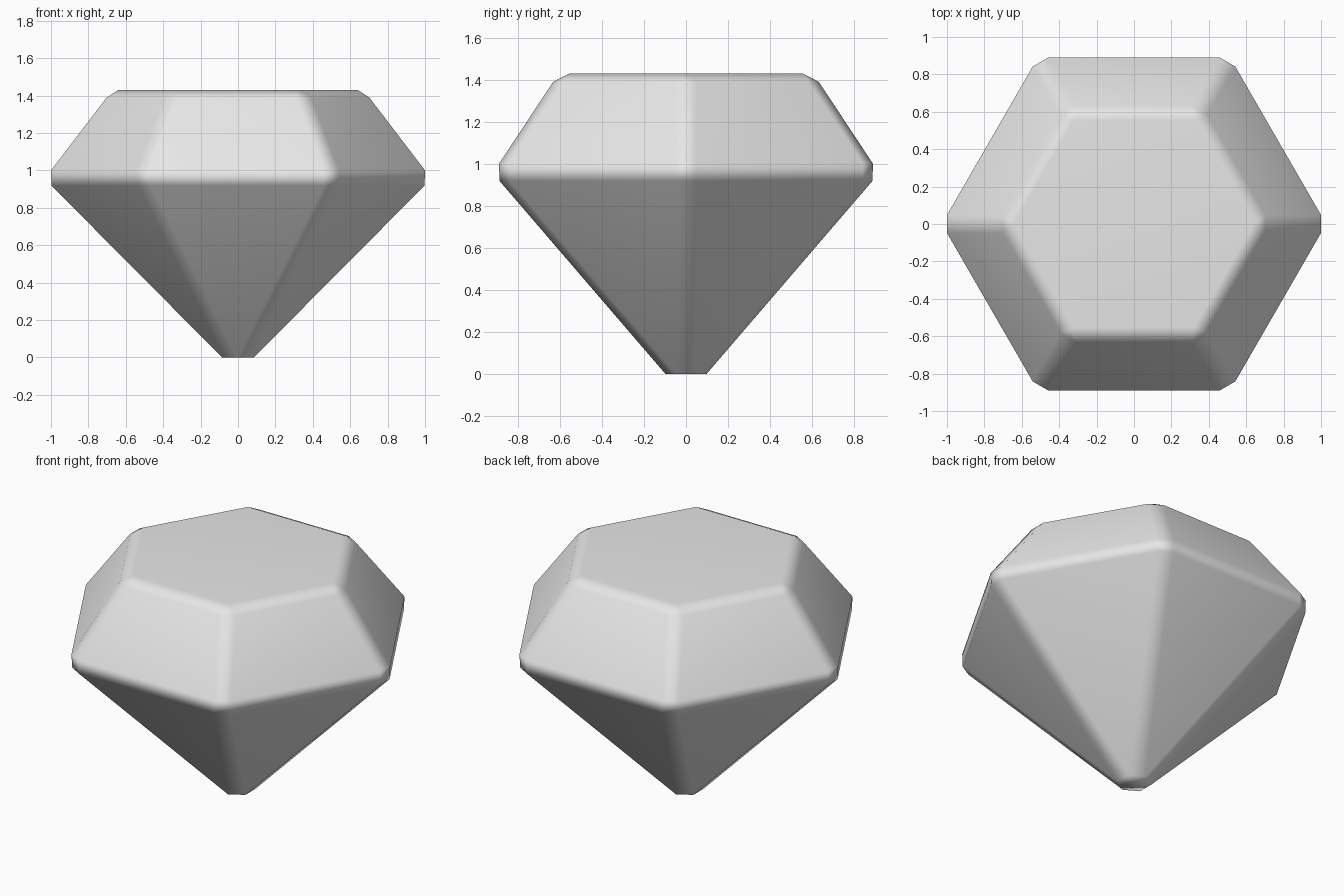
import bpy, bmesh
from math import cos, sin, radians, sqrt

if "Cube" in bpy.data.objects:
    bpy.data.objects.remove(bpy.data.objects["Cube"])

grey = bpy.data.materials.new("pale grey")
grey.diffuse_color = (0.8, 0.8, 0.8, 1)
grey.use_nodes = True
grey.node_tree.nodes["Principled BSDF"].inputs["Base Color"].default_value = grey.diffuse_color

bm = bmesh.new()


def hexagon(radius, z, turn):
    """Six vertices, the first one at the angle turn."""
    return [bm.verts.new((radius * cos(radians(turn + 60 * k)),
                          radius * sin(radians(turn + 60 * k)), z)) for k in range(6)]


def cut_hexagon(apothem, reach, z):
    """Hexagon with clipped corners: pairs of vertices around each corner."""
    half = (apothem * 2 / sqrt(3) - reach) * sqrt(3)
    ring = []
    for k in range(6):
        c, s = cos(radians(60 * k)), sin(radians(60 * k))
        for h in (-half, half):
            ring.append(bm.verts.new((reach * c - h * s, reach * s + h * c, z)))
    return ring


# Rings from the tip up to the table
tip = hexagon(0.098, 0, 30)
low = cut_hexagon(0.887, 0.997, 0.918)
high = cut_hexagon(0.89, 1.0, 1.0)
crown = cut_hexagon(0.632, 0.702, 1.39)
table = hexagon(0.64, 1.43, 0)

# Flat ends
bm.faces.new(tip[::-1])
bm.faces.new(table)

# Girdle and crown bands
for a, b in ((low, high), (high, crown)):
    for i in range(12):
        j = (i + 1) % 12
        bm.faces.new((a[i], a[j], b[j], b[i]))

for k in range(6):
    n = (k + 1) % 6
    l, r, nxt = 2 * k, 2 * k + 1, 2 * n
    # Pavilion facet and the narrow strip at its corner
    bm.faces.new((tip[k], low[nxt], low[r]))
    bm.faces.new((tip[k - 1], tip[k], low[r], low[l]))
    # Bevel around the table
    bm.faces.new((crown[l], crown[r], table[k]))
    bm.faces.new((crown[r], crown[nxt], table[n], table[k]))

bmesh.ops.recalc_face_normals(bm, faces=bm.faces)
for f in bm.faces:
    f.smooth = True

mesh = bpy.data.meshes.new("gem")
bm.to_mesh(mesh)
bm.free()
mesh.materials.append(grey)
gem = bpy.data.objects.new("gem", mesh)
bpy.context.collection.objects.link(gem)

# Large facets stay flat while the bevels blend
weighted = gem.modifiers.new("facet normals", 'WEIGHTED_NORMAL')
weighted.weight = 50
